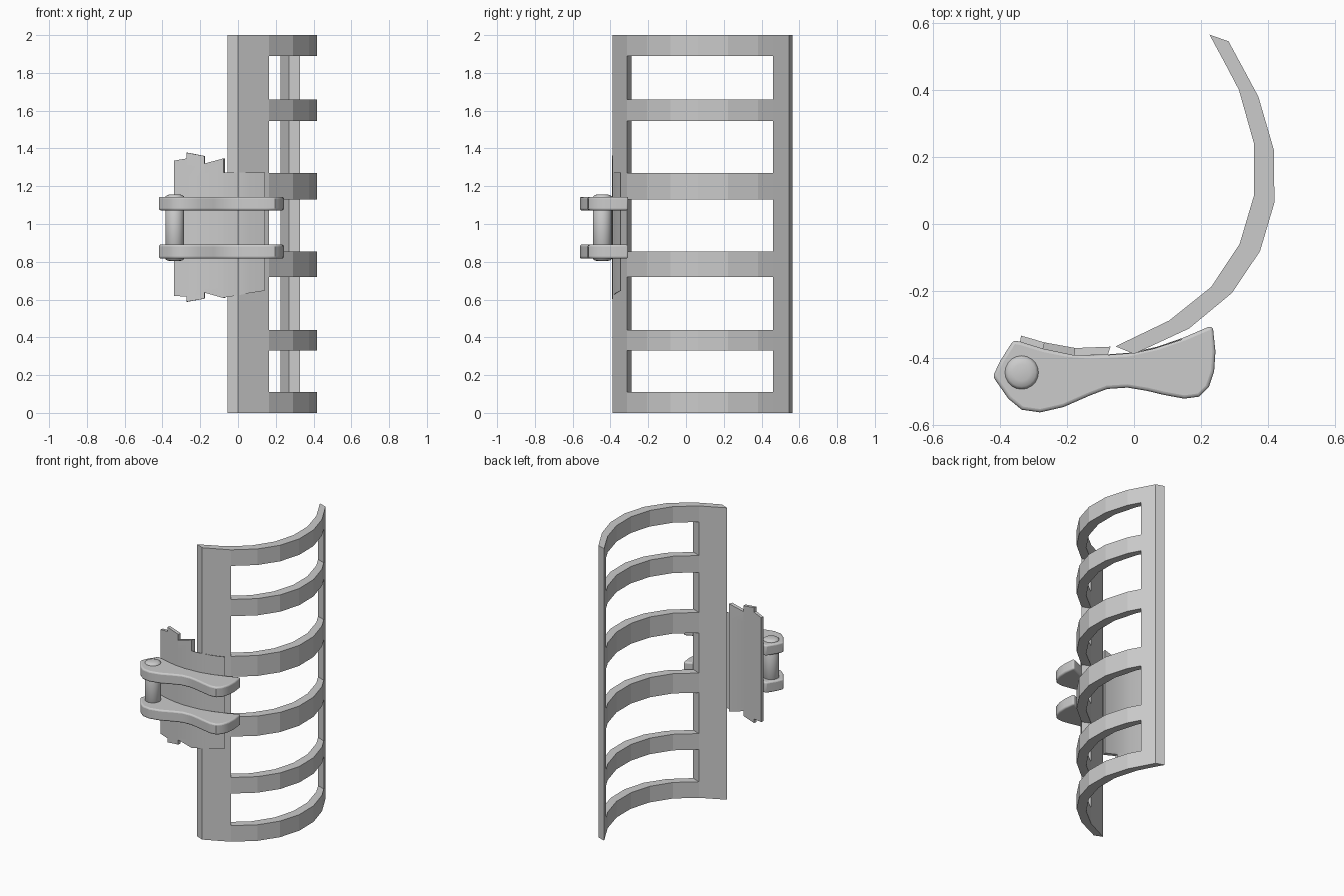
import bpy, bmesh, math

if "Cube" in bpy.data.objects:
    bpy.data.objects.remove(bpy.data.objects["Cube"])


def finish(name, bm, smooth=None, bevel=0):
    bmesh.ops.recalc_face_normals(bm, faces=bm.faces)
    mesh = bpy.data.meshes.new(name)
    bm.to_mesh(mesh)
    bm.free()
    ob = bpy.data.objects.new(name, mesh)
    bpy.context.collection.objects.link(ob)
    if bevel:
        m = ob.modifiers.new("rounded_edges", 'BEVEL')
        m.width, m.segments = bevel, 3
        m.limit_method, m.angle_limit = 'ANGLE', math.radians(45)
    if smooth:
        bpy.ops.object.select_all(action='DESELECT')
        ob.select_set(True)
        bpy.context.view_layer.objects.active = ob
        bpy.ops.object.shade_smooth_by_angle(angle=math.radians(smooth))
    return ob


def shell(name, front, back, cells, smooth=None):
    """Thick sheet: each cell is four (profile index, z) corners."""
    bm, verts, edges = bmesh.new(), {}, {}

    def vert(side, corner):
        key = (side, corner)
        if key not in verts:
            x, y = (front, back)[side][corner[0]]
            verts[key] = bm.verts.new((x, y, corner[1]))
        return verts[key]

    for cell in cells:
        bm.faces.new([vert(0, c) for c in cell])
        bm.faces.new([vert(1, c) for c in reversed(cell)])
        for a, b in zip(cell, cell[1:] + cell[:1]):
            edges.setdefault(frozenset((a, b)), []).append((a, b))
    for used in edges.values():
        if len(used) == 1:
            a, b = used[0]
            bm.faces.new([vert(0, b), vert(0, a), vert(1, a), vert(1, b)])
    return finish(name, bm, smooth)


# Curved guard: solid end posts joined by six ribs
outer = [(0, -.388), (.164, -.312), (.292, -.206), (.376, -.081), (.419, .064),
         (.417, .222), (.371, .38), (.328, .46), (.282, .545)]
inner = [(-.055, -.365), (.105, -.288), (.23, -.188), (.315, -.06), (.358, .085),
         (.358, .24), (.313, .4), (.27, .482), (.225, .565)]
levels = [0, .11, .33, .44, .72, .855, 1.13, 1.27, 1.545, 1.66, 1.89, 2]
cells = []
for i in range(8):
    for r in range(11):
        if i in (0, 7) or r % 2 == 0:
            a, b = levels[r], levels[r + 1]
            cells.append([(i, a), (i + 1, a), (i + 1, b), (i, b)])
shell("slotted_guard", outer, inner, cells)


# Stepped backing plate: each column has its own lower and upper edge heights
def plate(name, front, back, heights):
    cells = []
    for i, (lo0, lo1, hi0, hi1) in enumerate(heights):
        for a, b, c, d in ((lo0, lo1, .66, .66), (.66, .66, 1.25, 1.25),
                           (1.25, 1.25, hi0, hi1)):
            cells.append([(i, a), (i + 1, b), (i + 1, d), (i, c)])
    shell(name, front, back, cells, smooth=25)


plate("backing_wing",
      [(-.34, -.352), (-.273, -.373), (-.178, -.393), (-.078, -.39)],
      [(-.337, -.333), (-.268, -.353), (-.175, -.37), (-.07, -.366)],
      [(.62, .615, 1.335, 1.347), (.588, .605, 1.378, 1.36),
       (.637, .608, 1.32, 1.347)])

# Thin flange that laps over the guard's front post
plate("backing_flange",
      [(-.078, -.392), (.0, -.386), (.06, -.373), (.143, -.346)],
      [(-.078, -.389), (.0, -.383), (.06, -.37), (.142, -.343)],
      [(.61, .622, 1.273, 1.273), (.622, .634, 1.273, 1.273),
       (.634, .647, 1.273, 1.273)])

# Two matching curved lever arms
arm = [(-.36, -.347), (-.335, -.352), (-.27, -.372), (-.2, -.386), (-.13, -.392),
       (-.02, -.386), (.07, -.366), (.15, -.338), (.22, -.308), (.235, -.305),
       (.243, -.38), (.239, -.44), (.223, -.487), (.195, -.515), (.15, -.521),
       (.09, -.51), (.04, -.498), (-.02, -.488), (-.08, -.492), (-.13, -.511),
       (-.21, -.546), (-.28, -.562), (-.335, -.554), (-.375, -.521),
       (-.421, -.455), (-.4, -.41)]
for name, z0, z1 in (("lower_arm", .817, .891), ("upper_arm", 1.072, 1.144)):
    bm = bmesh.new()
    face = bm.faces.new([bm.verts.new((x, y, z0)) for x, y in arm])
    new = bmesh.ops.extrude_face_region(bm, geom=[face])["geom"]
    for v in new:
        if isinstance(v, bmesh.types.BMVert):
            v.co.z = z1
    bm.faces.new([v for v in bm.verts if v.co.z == z0][:len(arm)]) \
        if not any(len(f.verts) == len(arm) and f.calc_center_median().z < z0 + .01
                   for f in bm.faces) else None
    finish(name, bm, smooth=35, bevel=.01)

# Hinge pin with shallow domed ends
rings = [(.025, .803), (.042, .808), (.05, .815), (.05, 1.145), (.042, 1.152), (.025, 1.157)]
bm = bmesh.new()
loops = [[bm.verts.new((-.335 + r * math.cos(math.tau * k / 20),
                        -.443 + r * math.sin(math.tau * k / 20), z))
          for k in range(20)] for r, z in rings]
for a, b in zip(loops, loops[1:]):
    for k in range(20):
        n = (k + 1) % 20
        bm.faces.new([a[k], a[n], b[n], b[k]])
bm.faces.new(loops[0])
bm.faces.new(loops[-1])
finish("hinge_pin", bm, smooth=50)
